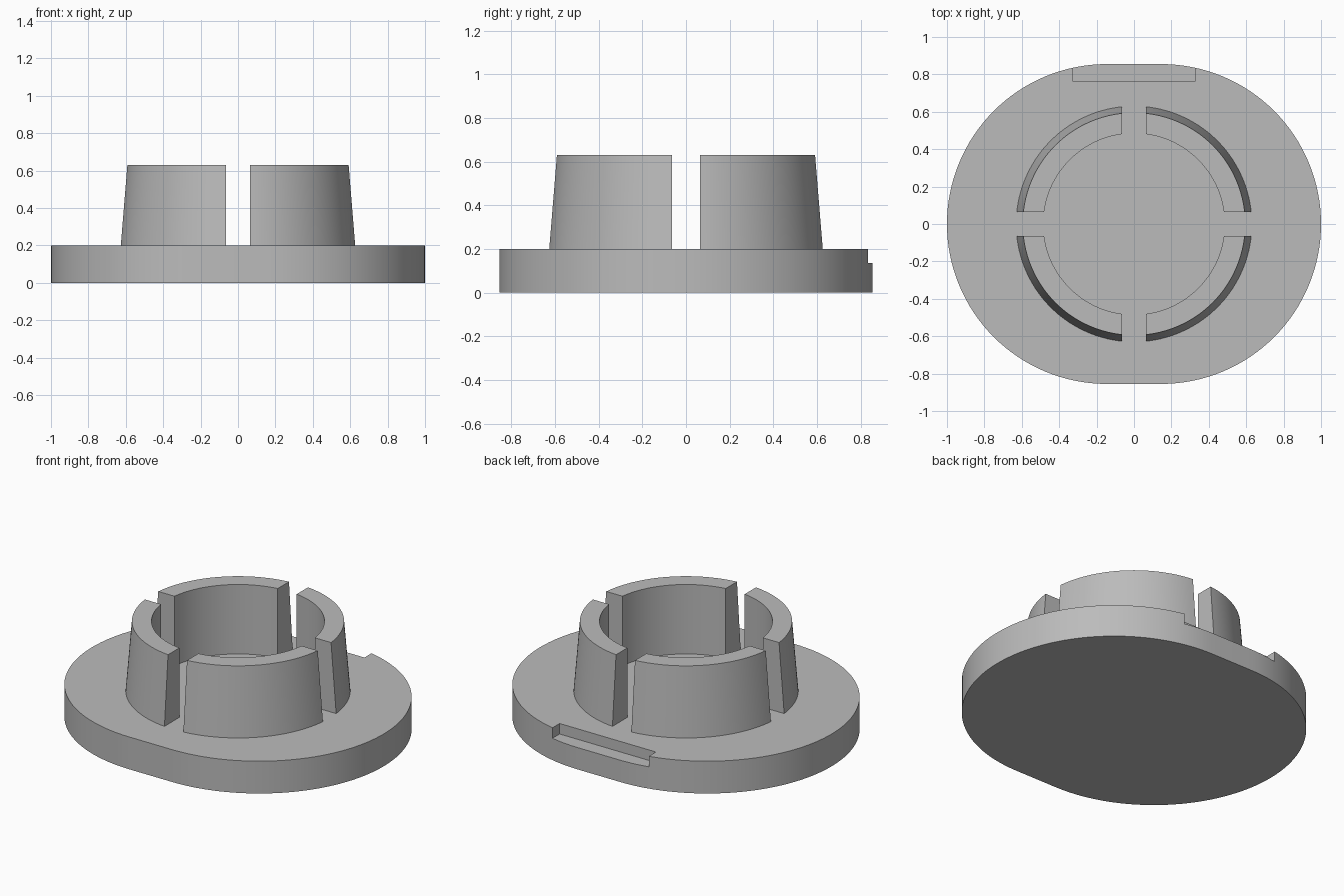
import bpy, bmesh
from math import asin, pi, sin, cos

if "Cube" in bpy.data.objects:
    bpy.data.objects.remove(bpy.data.objects["Cube"])

HALF_X, HALF_Y = 1.0, 0.855
BASE_Z, TOP_Z = 0.2, 0.63
SLOT = 0.065

grey = bpy.data.materials.new("plain grey")
grey.use_nodes = True
colour = (0.5, 0.5, 0.5, 1)
grey.diffuse_color = colour
grey.node_tree.nodes["Principled BSDF"].inputs["Base Color"].default_value = colour


def finish(bm, name):
    bmesh.ops.recalc_face_normals(bm, faces=bm.faces)
    mesh = bpy.data.meshes.new(name)
    bm.to_mesh(mesh)
    bm.free()
    mesh.materials.append(grey)
    obj = bpy.data.objects.new(name, mesh)
    bpy.context.collection.objects.link(obj)
    return obj


def smooth(obj):
    bpy.ops.object.select_all(action='DESELECT')
    obj.select_set(True)
    bpy.context.view_layer.objects.active = obj
    bpy.ops.object.shade_smooth_by_angle(angle=pi / 6)


def make_base(steps=64):
    # Two half circles joined by short straight sides
    bm = bmesh.new()
    shift = HALF_X - HALF_Y
    ring = []
    for side in (1, -1):
        for i in range(steps + 1):
            a = -pi / 2 + pi * i / steps
            ring.append(bm.verts.new((side * (shift + HALF_Y * cos(a)), side * HALF_Y * sin(a), 0)))
    face = bm.faces.new(ring)
    up = bmesh.ops.extrude_face_region(bm, geom=[face])["geom"]
    bmesh.ops.translate(bm, vec=(0, 0, BASE_Z), verts=[v for v in up if isinstance(v, bmesh.types.BMVert)])
    return finish(bm, "oval_base")


def make_wall(name, sx, sy, steps=32):
    # Quarter ring with parallel-sided slots and a tapered outer face
    bm = bmesh.new()
    section = [(0.485, BASE_Z), (0.63, BASE_Z), (0.595, TOP_Z), (0.485, TOP_Z)]
    rows = []
    for i in range(steps + 1):
        row = []
        for r, z in section:
            start = asin(SLOT / r)
            a = start + (pi / 2 - 2 * start) * i / steps
            row.append(bm.verts.new((sx * r * cos(a), sy * r * sin(a), z)))
        rows.append(row)
    for a, b in zip(rows, rows[1:]):
        for k in range(4):
            n = (k + 1) % 4
            bm.faces.new((a[k], a[n], b[n], b[k]))
    bm.faces.new(rows[0])
    bm.faces.new(rows[-1])
    return finish(bm, name)


# Base plate with the rear notch cut from its upper edge
base = make_base()
bm = bmesh.new()
bmesh.ops.create_cube(bm, size=1)
bmesh.ops.scale(bm, vec=(0.66, 0.2, 0.2), verts=bm.verts)
bmesh.ops.translate(bm, vec=(0, 0.865, 0.235), verts=bm.verts)
cutter = finish(bm, "notch_cutter")
cutter.hide_render = True
cut = base.modifiers.new("notch", 'BOOLEAN')
cut.operation = 'DIFFERENCE'
cut.solver = 'EXACT'
cut.object = cutter
bpy.context.view_layer.objects.active = base
bpy.ops.object.modifier_apply(modifier=cut.name)
bpy.data.objects.remove(cutter)
smooth(base)

# Four curved collar walls
for sx, side in ((1, "left"), (-1, "right")):
    for sy, end in ((-1, "front"), (1, "back")):
        smooth(make_wall(f"{end}_{side}_collar_wall", sx, sy))
